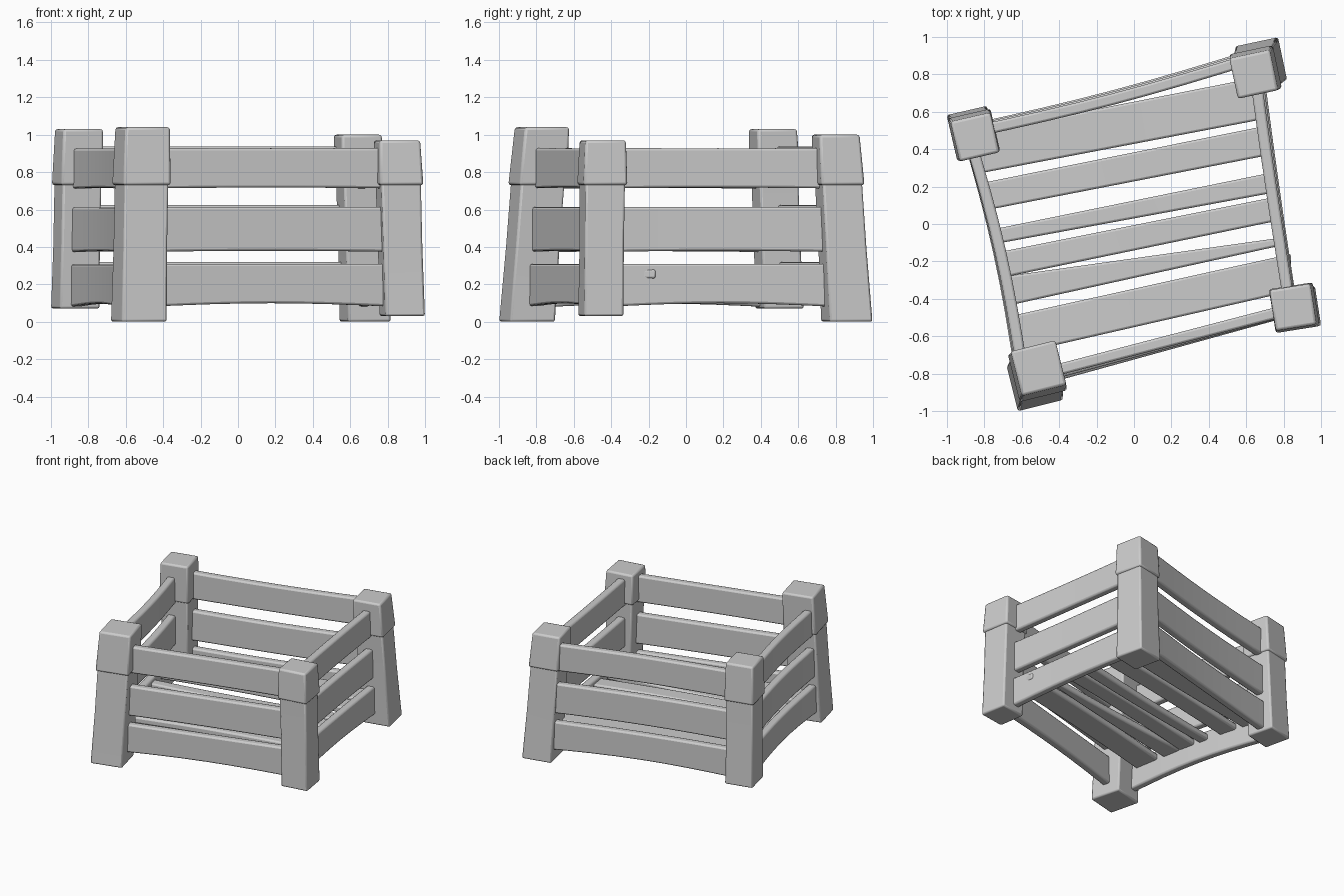
import bpy, bmesh, math
from mathutils import Vector

cube = bpy.data.objects.get("Cube")
if cube:
    bpy.data.objects.remove(cube, do_unlink=True)

grey = bpy.data.materials.new("plain_grey")
grey.use_nodes = True
grey.diffuse_color = (0.6, 0.6, 0.6, 1)
grey.node_tree.nodes["Principled BSDF"].inputs["Base Color"].default_value = (0.6, 0.6, 0.6, 1)

UP = Vector((0, 0, 1))


def loft(name, sections, bevel):
    """Bridge four-cornered sections (centre, half_a, half_b) into a solid."""
    bm = bmesh.new()
    rings = [[bm.verts.new(c + a * i + b * j) for i, j in ((-1, -1), (1, -1), (1, 1), (-1, 1))]
             for c, a, b in sections]
    for low, high in zip(rings, rings[1:]):
        for k in range(4):
            n = (k + 1) % 4
            bm.faces.new((low[k], low[n], high[n], high[k]))
    bm.faces.new(rings[0][::-1])
    bm.faces.new(rings[-1])
    bmesh.ops.recalc_face_normals(bm, faces=bm.faces)
    mesh = bpy.data.meshes.new(name)
    bm.to_mesh(mesh)
    bm.free()
    mesh.materials.append(grey)
    obj = bpy.data.objects.new(name, mesh)
    bpy.context.collection.objects.link(obj)
    mod = obj.modifiers.new("soft_edges", "BEVEL")
    mod.width, mod.segments = bevel, 2
    mod.limit_method, mod.angle_limit = "ANGLE", math.radians(40)
    bpy.ops.object.select_all(action="DESELECT")
    obj.select_set(True)
    bpy.context.view_layer.objects.active = obj
    bpy.ops.object.shade_smooth_by_angle(angle=math.radians(35))
    return obj


def square(centre, z, size, degrees):
    t = math.radians(degrees)
    a = Vector((math.cos(t), math.sin(t), 0)) * size / 2
    return Vector((*centre, z)), a, UP.cross(a)


# Corner posts: foot, head, foot z, head z, foot size, collar size, turn
posts = {
    "front_right": ((-.53, -.85), (-.51, -.77), 0, 1.04, .25, .255, 14),
    "front_left": ((.878, -.455), (.85, -.445), .03, .97, .215, .23, 9),
    "back_right": ((-.87, .50), (-.85, .465), .07, 1.03, .22, .228, 13),
    "back_left": ((.68, .86), (.64, .80), 0, 1.0, .235, .23, 12),
}
for name, (foot, head, z0, z1, s0, s1, turn) in posts.items():
    foot, head = Vector(foot), Vector(head)
    lip = .73

    def axis(z):
        return foot.lerp(head, (z - z0) / (z1 - z0))

    loft(name + "_post", [square(foot, z0, s0, turn),
                          square(axis(.4), .4, (s0 + s1) / 2 - .012, turn),
                          square(axis(.8), .8, s1 - .015, turn)], .012)
    loft(name + "_collar", [square(axis(lip), lip, s1 + .008, turn),
                            square(head, z1, s1 - .01, turn)], .014)


def plank(name, start, end, h0, h1, thick, bow=0.0, arch=0.0):
    """Upright board, bowed in plan and arched along its lower edge."""
    start, end = Vector(start), Vector(end)
    side = UP.cross(end - start).normalized()
    sections = []
    for i in range(9):
        t = i / 8
        curve = math.sin(math.pi * t)
        c = start.lerp(end, t) + side * bow * curve + UP * arch * curve / 2
        half = (h0 * (1 - t) + h1 * t - arch * curve) / 2
        sections.append((c, side * thick / 2, UP * half))
    return loft(name, sections, .012)


# Side rails: the ends follow the lean of the posts
sides = {
    "front": ("front_right", (-.50, -.795), "front_left", (.85, -.45), 0, .012),
    "left": ("front_left", (.83, -.44), "back_left", (.645, .78), .005, .012),
    "back": ("back_left", (.62, .875), "back_right", (-.85, .49), .02, .022),
    "right": ("back_right", (-.875, .45), "front_right", (-.60, -.74), .025, .01),
}
levels = {"lower": (.182, .23), "middle": (.482, .24), "upper": (.808, .215)}
for side, (post_a, a, post_b, b, bow, lift) in sides.items():
    for level, (z, height) in levels.items():
        ends = []
        for post, p in ((post_a, a), (post_b, b)):
            foot, head = Vector(posts[post][0]), Vector(posts[post][1])
            q = Vector(p) + (foot - head) * .6 * (1 - z)
            ends.append((q.x, q.y, z + lift))
        plank(f"{side}_{level}_rail", ends[0], ends[1], height, height, .06, bow,
              .02 if level == "lower" else .005)

# Floor slats: x and y of the back and front edge at each end
slats = [
    (-.78, .49, .27, .64, .79, .56),
    (-.76, .22, .07, .68, .53, .37),
    (-.71, -.03, -.11, .71, .28, .17),
    (-.67, -.15, -.29, .73, .15, .02),
    (-.64, -.28, -.44, .76, -.07, -.11),
    (-.60, -.49, -.70, .79, -.16, -.36),
]
FLOOR = .255
for n, (x0, back0, front0, x1, back1, front1) in enumerate(slats, 1):
    sections = []
    for i in range(7):
        t = i / 6
        x = x0 - .05 + (x1 - x0 + .10) * t
        back = back0 + (back1 - back0) * t
        front = front0 + (front1 - front0) * t
        sag = .012 * math.sin(math.pi * t) * (-1) ** n
        sections.append((Vector((x, (back + front) / 2, FLOOR + sag)),
                         Vector((0, (back - front) / 2, 0)), UP * .025))
    loft(f"floor_slat_{n}", sections, .012)
